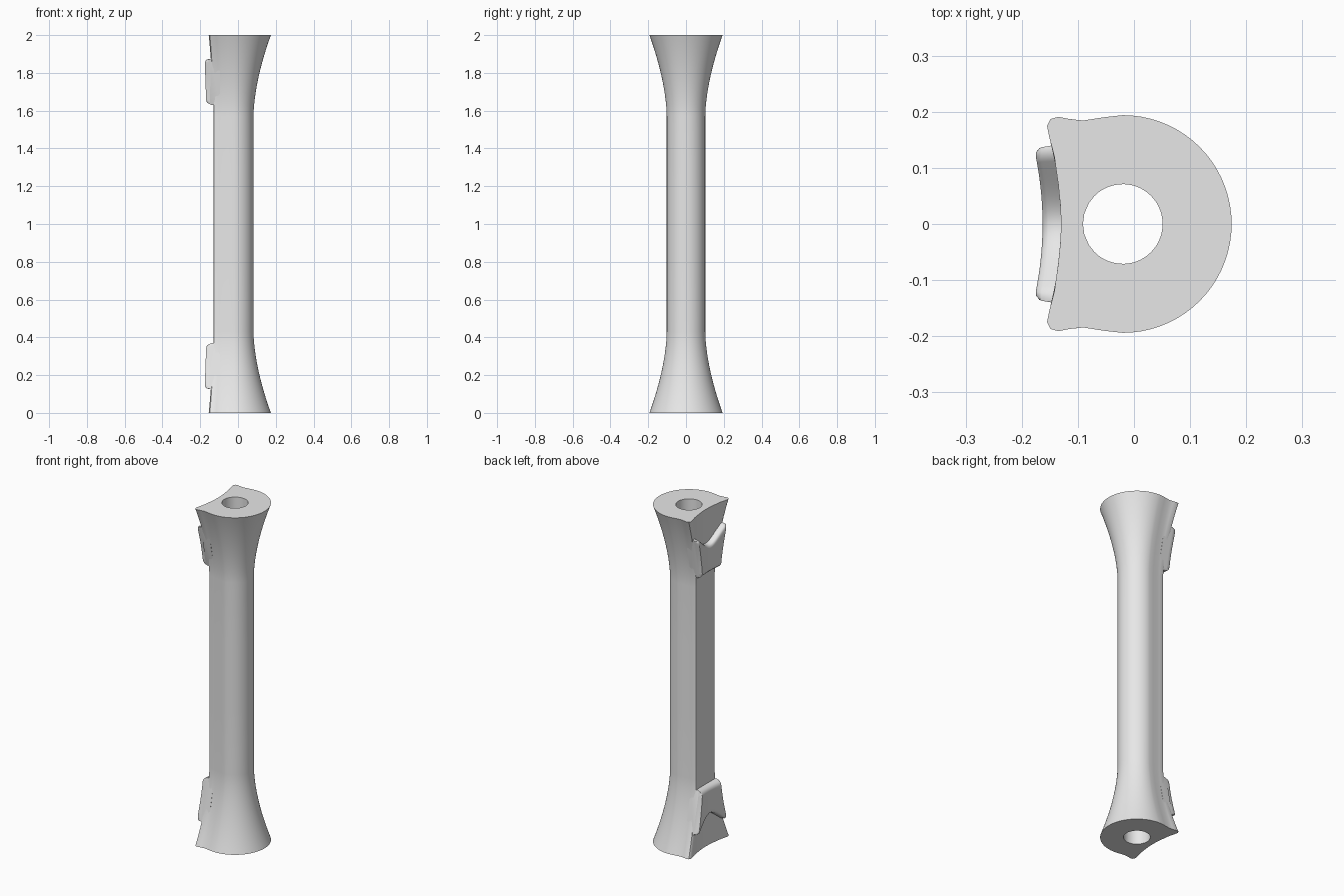
import bpy, bmesh, math

if "Cube" in bpy.data.objects:
    bpy.data.objects.remove(bpy.data.objects["Cube"])

CX = -0.02          # axis of the bore and of the round side
BORE = 0.071
FLARE = 0.43        # length of each flared end

grey = bpy.data.materials.new("plain_grey")
grey.diffuse_color = (0.8, 0.8, 0.8, 1)
grey.use_nodes = True
grey.node_tree.nodes["Principled BSDF"].inputs["Base Color"].default_value = grey.diffuse_color


def finish(name, bm, angle):
    bmesh.ops.recalc_face_normals(bm, faces=bm.faces)
    me = bpy.data.meshes.new(name)
    bm.to_mesh(me)
    bm.free()
    ob = bpy.data.objects.new(name, me)
    bpy.context.collection.objects.link(ob)
    me.materials.append(grey)
    bpy.ops.object.select_all(action='DESELECT')
    ob.select_set(True)
    bpy.context.view_layer.objects.active = ob
    bpy.ops.object.shade_smooth_by_angle(angle=math.radians(angle))
    return ob


def outline(radius, corner):
    """Closed section: round side, eared corner, flat side, mirrored in y."""
    half = [(CX + radius * math.cos(a), radius * math.sin(a))
            for a in (math.pi / 2 * i / 18 for i in range(19))] + corner
    return half + [(-0.13, 0)] + [(x, -y) for x, y in half[:0:-1]]


end = outline(0.194, [(-.055, .190), (-.09, .1845), (-.115, .187), (-.135, .191),
                      (-.149, .187), (-.155, .175), (-.151, .155), (-.142, .12),
                      (-.135, .07), (-.131, .03)])
mid = outline(0.102, [(-.05, .098), (-.08, .093), (-.10, .091), (-.118, .090),
                      (-.127, .087), (-.13, .08), (-.13, .065), (-.13, .045),
                      (-.13, .03), (-.13, .012)])


def flare(z):
    return max(0, 1 - min(z, 2 - z) / FLARE) ** 1.7


def bridge(bm, a, b):
    n = len(a)
    for i in range(n):
        j = (i + 1) % n
        bm.faces.new((a[i], a[j], b[j], b[i]))


# Shaft: lofted sections with a bore through the whole length
bm = bmesh.new()
low = [FLARE * i / 14 for i in range(15)]
heights = low + [0.8, 1.2] + [2 - z for z in reversed(low)]
rings = []
for z in heights:
    f = flare(z)
    rings.append([bm.verts.new((m[0] + (e[0] - m[0]) * f, m[1] + (e[1] - m[1]) * f, z))
                  for m, e in zip(mid, end)])
angles = [math.atan2(y, x - CX) for x, y in end]
bore = [[bm.verts.new((CX + BORE * math.cos(a), BORE * math.sin(a), z)) for a in angles]
        for z in (0, 2)]
for a, b in zip(rings, rings[1:]):
    bridge(bm, a, b)
bridge(bm, rings[0], bore[0])
bridge(bm, bore[0], bore[1])
bridge(bm, bore[1], rings[-1])
finish("shaft", bm, 40)


# Pads: raised blocks on the flat side, arched toward the shaft end
def pad(name, top):
    bm = bmesh.new()
    inner, back = 0.37, -0.095
    us = [-1, -.985] + [-.95 + 1.9 * i / 28 for i in range(29)] + [.985, 1]
    cols = []
    for u in us:
        a = abs(u)
        drop = 0.022 if a == 1 else 0.006 if a > .96 else 0
        outer = 0.125 + 0.075 * math.cos(math.pi / 2 * min(a / .88, 1))
        span = inner - outer
        # (height, sink below the pad surface)
        prof = [(inner, 0.03), (inner - .008, .012), (inner - .018, .003), (inner - .03, 0)]
        prof += [(inner - .03 - (span - .05) * i / 8, 0) for i in range(1, 9)]
        prof += [(outer + .010, .003), (outer + .004, .010), (outer, .03)]
        col = []
        for z, sink in prof:
            y = u * (0.087 + 0.095 * flare(z))
            x = -0.163 - 0.012 * min(1, (y / 0.12) ** 2) + max(sink, drop)
            col.append((x, y, z))
        x, y, z = col[-1]
        col.append((back, y, z))
        x, y, z = col[0]
        col.append((back, y, z))
        cols.append([bm.verts.new((x, y, 2 - z if top else z)) for x, y, z in col])
    for a, b in zip(cols, cols[1:]):
        bridge(bm, a, b)
    bm.faces.new(cols[0])
    bm.faces.new(cols[-1])
    finish(name, bm, 50)


pad("lower_pad", False)
pad("upper_pad", True)
